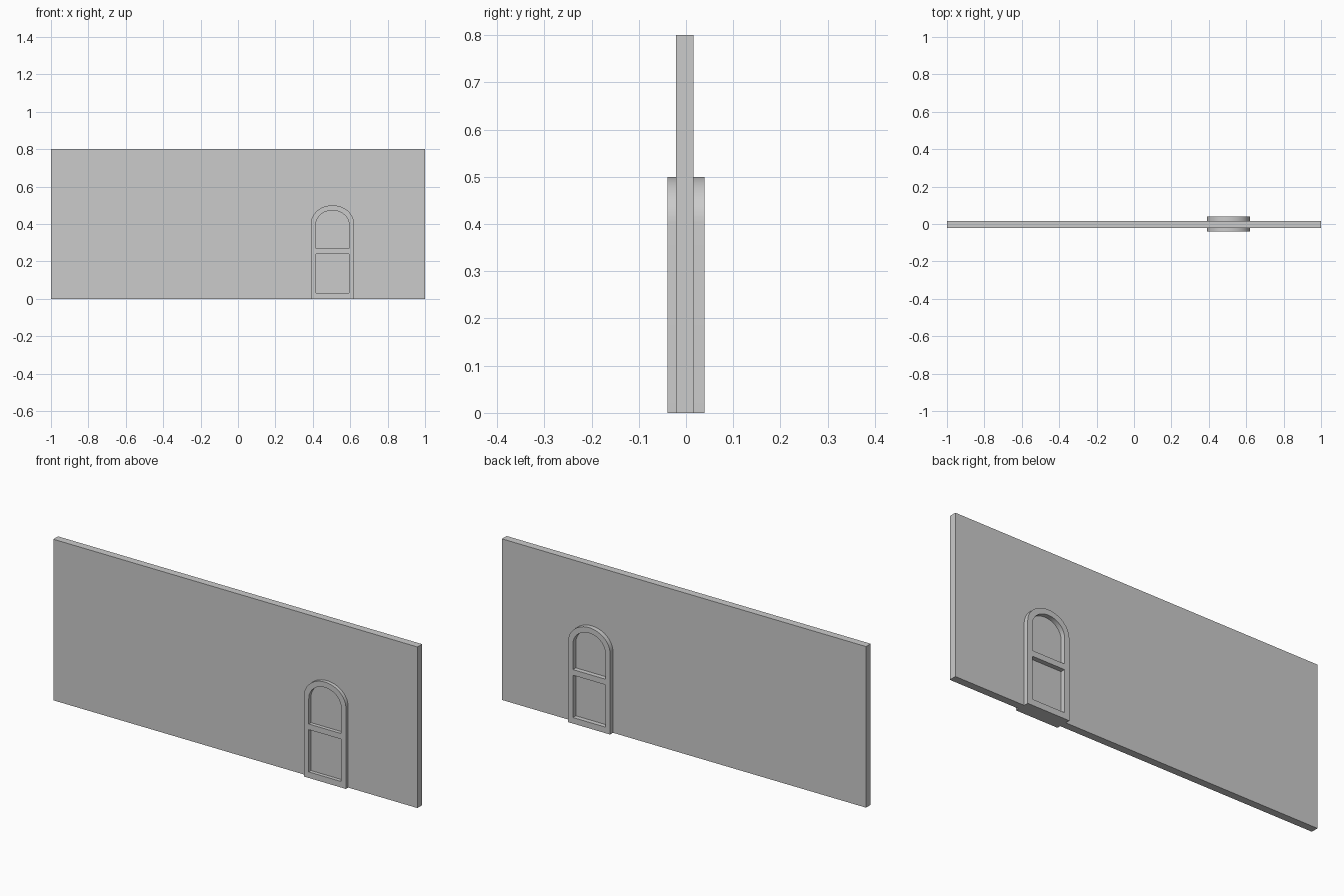
import bpy
import math

if "Cube" in bpy.data.objects:
    bpy.data.objects.remove(bpy.data.objects["Cube"])

CX = 0.505  # door centre


def box(name, x0, x1, y0, y1, z0, z1):
    bpy.ops.mesh.primitive_cube_add(size=1, location=((x0 + x1) / 2, (y0 + y1) / 2, (z0 + z1) / 2))
    o = bpy.context.object
    o.name = name
    o.scale = (x1 - x0, y1 - y0, z1 - z0)
    bpy.ops.object.transform_apply(location=False, rotation=False, scale=True)
    return o


def arch(half, bottom, spring, top, steps=24):
    """Outline with a straight foot and a rounded head."""
    pts = [(CX - half, bottom), (CX + half, bottom)]
    for i in range(steps + 1):
        a = math.pi * i / steps
        pts.append((CX + half * math.cos(a), spring + (top - spring) * math.sin(a)))
    return pts


def rect(half, z0, z1):
    return [(CX - half, z0), (CX + half, z0), (CX + half, z1), (CX - half, z1)]


# Wall slab
box("wall", -1, 1, -0.021, 0.016, 0, 0.8)

# Door frame: arched outline with an arched upper and a square lower opening
curve = bpy.data.curves.new("door_frame", 'CURVE')
curve.dimensions = '2D'
curve.fill_mode = 'BOTH'
curve.extrude = 0.039
for pts in (arch(0.115, 0, 0.402, 0.5),
            arch(0.089, 0.268, 0.395, 0.473),
            rect(0.089, 0.03, 0.24)):
    s = curve.splines.new('POLY')
    s.points.add(len(pts) - 1)
    for p, (x, z) in zip(s.points, pts):
        p.co = (x, z, 0, 1)
    s.use_cyclic_u = True
frame = bpy.data.objects.new("door_frame", curve)
frame.rotation_euler = (math.pi / 2, 0, 0)
bpy.context.collection.objects.link(frame)
bpy.ops.object.select_all(action='DESELECT')
frame.select_set(True)
bpy.context.view_layer.objects.active = frame
bpy.ops.object.convert(target='MESH')
bpy.ops.object.shade_smooth_by_angle(angle=math.radians(30))
